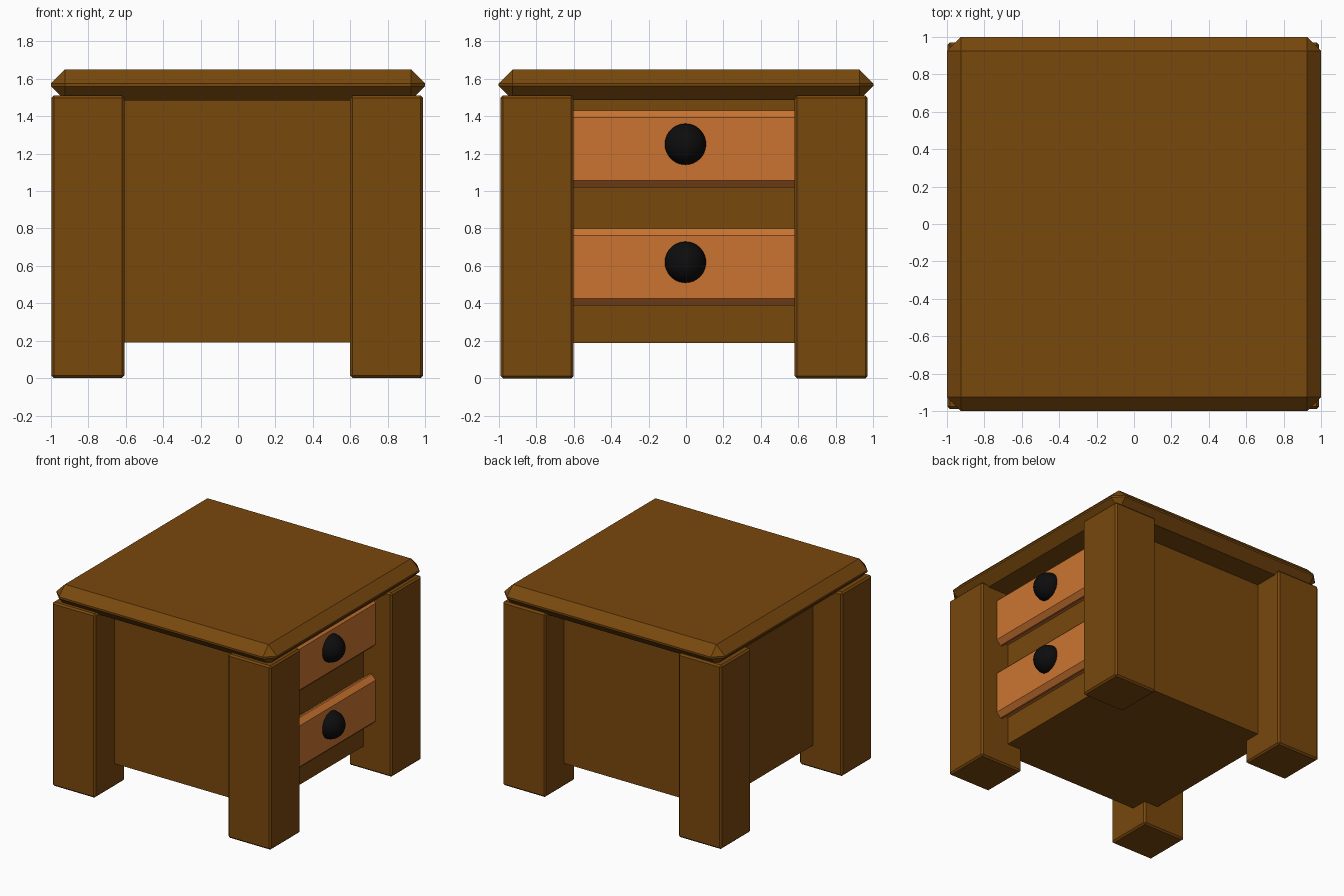
import bpy

if "Cube" in bpy.data.objects:
    bpy.data.objects.remove(bpy.data.objects["Cube"])


def material(name, rgb):
    m = bpy.data.materials.new(name)
    m.diffuse_color = (*rgb, 1)
    m.use_nodes = True
    m.node_tree.nodes["Principled BSDF"].inputs["Base Color"].default_value = m.diffuse_color
    return m


WOOD = material("dark_wood", (0.19, 0.065, 0.004))
DRAWER = material("light_wood", (0.6, 0.175, 0.03))
KNOB = material("black", (0.004, 0.004, 0.004))


def box(name, lo, hi, mat, chamfer=0):
    """Box between two corners, with optional flat chamfered edges."""
    centre = [(a + b) / 2 for a, b in zip(lo, hi)]
    bpy.ops.mesh.primitive_cube_add(size=1, location=centre)
    ob = bpy.context.object
    ob.name = name
    ob.scale = [b - a for a, b in zip(lo, hi)]
    bpy.ops.object.transform_apply(location=False, rotation=False, scale=True)
    ob.data.materials.append(mat)
    if chamfer:
        bev = ob.modifiers.new("chamfer", 'BEVEL')
        bev.width = chamfer
        bev.segments = 1
    return ob


# Cabinet body and chamfered table top
box("cabinet_body", (-0.735, -0.735, 0.19), (0.735, 0.725, 1.49), WOOD)
box("table_top", (-1, -1, 1.485), (1, 1, 1.65), WOOD, 0.075)

# Four thick legs
for side, x in (("left", -0.803), ("right", 0.795)):
    for end, y in (("front", -0.795), ("back", 0.775)):
        box(f"{end}_{side}_leg", (x - 0.195, y - 0.195, 0),
            (x + 0.195, y + 0.195, 1.51), WOOD, 0.013)

# Two drawers on the right side: chamfered front, inner box, round knob
for label, z in (("lower", 0.39), ("upper", 1.02)):
    box(f"{label}_drawer_front", (0.755, -0.66, z), (0.845, 0.64, z + 0.41), DRAWER, 0.037)
    box(f"{label}_drawer_box", (0.5, -0.64, z + 0.03), (0.77, 0.62, z + 0.37), DRAWER)
    bpy.ops.mesh.primitive_uv_sphere_add(segments=32, ring_count=16, radius=0.11,
                                         location=(0.845, -0.003, z + 0.23))
    knob = bpy.context.object
    knob.name = f"{label}_knob"
    knob.data.materials.append(KNOB)
    bpy.ops.object.shade_smooth()
